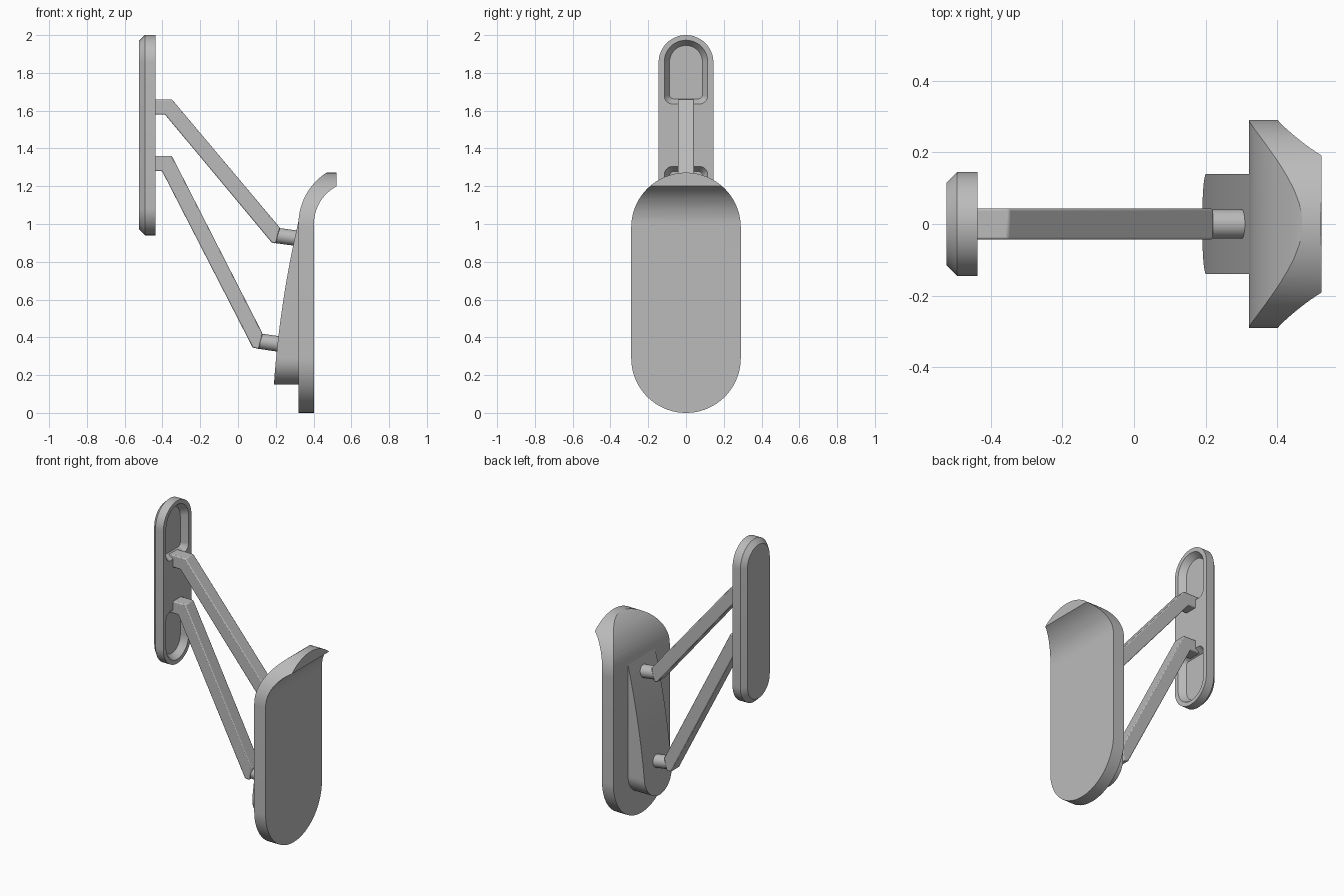
import bpy, bmesh, math
from mathutils import Vector

cube = bpy.data.objects.get("Cube")
if cube:
    bpy.data.objects.remove(cube, do_unlink=True)

gray = bpy.data.materials.new("plain gray")
gray.use_nodes = True
gray.diffuse_color = (0.5, 0.5, 0.5, 1)
gray.node_tree.nodes["Principled BSDF"].inputs["Base Color"].default_value = (0.5, 0.5, 0.5, 1)


def loft(name, rings):
    """Solid skinned through rings of equal point count, capped at both ends."""
    bm = bmesh.new()
    loops = [[bm.verts.new(p) for p in ring] for ring in rings]
    for a, b in zip(loops, loops[1:]):
        for i in range(len(a)):
            j = (i + 1) % len(a)
            bm.faces.new((a[i], a[j], b[j], b[i]))
    bm.faces.new(loops[0])
    bm.faces.new(loops[-1])
    bmesh.ops.recalc_face_normals(bm, faces=bm.faces)
    mesh = bpy.data.meshes.new(name)
    bm.to_mesh(mesh)
    bm.free()
    mesh.materials.append(gray)
    obj = bpy.data.objects.new(name, mesh)
    bpy.context.collection.objects.link(obj)
    return obj


def slot(x, half, low, high, r_low, r_high, steps=16):
    """Rounded upright outline in the plane at x."""
    corners = [(1, high, r_high, 0), (-1, high, r_high, 1),
               (-1, low, r_low, 2), (1, low, r_low, 3)]
    pts = []
    for side, z, r, quarter in corners:
        cz = z - r if quarter < 2 else z + r
        for i in range(steps + 1):
            if i == steps and r == half and quarter in (0, 2):
                continue
            a = (quarter + i / steps) * math.pi / 2
            pts.append((x, side * (half - r) + r * math.cos(a), cz + r * math.sin(a)))
    return pts


def extrude(name, profile, half):
    """Side profile of (x, z) points extruded across y."""
    return loft(name, [[(x, y, z) for x, z in profile] for y in (-half, half)])


def combine(obj, cutter, operation):
    mod = obj.modifiers.new(operation.title(), "BOOLEAN")
    mod.operation = operation
    mod.solver = "EXACT"
    mod.object = cutter
    cutter.hide_render = True
    bpy.context.view_layer.objects.active = obj
    bpy.ops.object.modifier_apply(modifier=mod.name)
    bpy.data.objects.remove(cutter, do_unlink=True)


def smooth(obj):
    bpy.ops.object.select_all(action="DESELECT")
    obj.select_set(True)
    bpy.context.view_layer.objects.active = obj
    bpy.ops.object.shade_smooth_by_angle(angle=math.radians(25))


# Wall plate with a chamfered back and two tapered pockets
LOW, HIGH, R, C = 0.94, 2.0, 0.145, 0.03
plate = loft("wall_plate", [
    slot(-0.523, R - C, LOW + C, HIGH - C, R - C, R - C),
    slot(-0.493, R, LOW, HIGH, R, R),
    slot(-0.437, R, LOW, HIGH, R, R)])
MID = (LOW + HIGH) / 2
for flip in (1, -1):
    rings = [slot(-0.477, 0.087, 1.663, 1.945, 0.02, 0.087),
             slot(-0.437, 0.115, 1.635, 1.973, 0.045, 0.115),
             slot(-0.40, 0.115, 1.635, 1.973, 0.045, 0.115)]
    rings = [[(x, y, MID + flip * (z - MID)) for x, y, z in ring] for ring in rings]
    combine(plate, loft("pocket_cutter", rings), "DIFFERENCE")
smooth(plate)


# Link arms: bent square bars ending in round pins
def arm(name, profile, pin_start, pin_end):
    bar = extrude(name + "_arm", profile, 0.043)
    bevel = bar.modifiers.new("Soft edges", "BEVEL")
    bevel.width = 0.006
    bevel.segments = 2
    smooth(bar)
    a, b = Vector(pin_start), Vector(pin_end)
    turn = (b - a).to_track_quat("Z", "Y")
    circle = [turn @ Vector((0.041 * math.cos(t), 0.041 * math.sin(t), 0))
              for t in (k * math.tau / 32 for k in range(32))]
    smooth(loft(name + "_pin", [[p + end for p in circle] for end in (a, b)]))


arm("upper", [(-0.47, 1.58), (-0.387, 1.58), (0.18, 0.90), (0.20, 0.897),
              (0.222, 0.98), (-0.35, 1.66), (-0.47, 1.66)],
    (0.205, 0, 0.939), (0.33, 0, 0.922))
arm("lower", [(-0.47, 1.28), (-0.402, 1.28), (0.078, 0.345), (0.11, 0.34),
              (0.13, 0.42), (-0.35, 1.36), (-0.47, 1.36)],
    (0.105, 0, 0.381), (0.25, 0, 0.360))


def curl(x, radius, rise, steps=14):
    end = math.asin(rise / radius)
    return [(x + radius * (1 - math.cos(end * i / steps)),
             1.0 + radius * math.sin(end * i / steps)) for i in range(steps + 1)]


# Pad: curled side profile trimmed to a long rounded outline
front, back = curl(0.402, 0.226, 0.2), curl(0.32, 0.323, 0.275)
pad = extrude("pad", [(0.32, -0.1), (0.402, -0.1)] + front
              + [(0.522, 1.275)] + back[::-1], 0.4)
combine(pad, loft("pad_trim", [slot(x, 0.29, 0.0, 1.272, 0.29, 0.29, 32)
                               for x in (0.1, 0.7)]), "INTERSECT")
smooth(pad)

# Tapered mount behind the pad, hollow curve along its back
slope = [(0.19 + 0.07 * t + 0.093 * t * t, 0.15 + t)
         for t in (i * 0.06 - 0.06 for i in range(17))]
mount = extrude("pad_mount", slope + [(0.36, slope[-1][1]), (0.36, 0.05)], 0.3)
combine(mount, loft("mount_trim", [slot(x, 0.14, 0.15, 1.6, 0.14, 0.14)
                                   for x in (0.1, 0.7)]), "INTERSECT")
smooth(mount)
